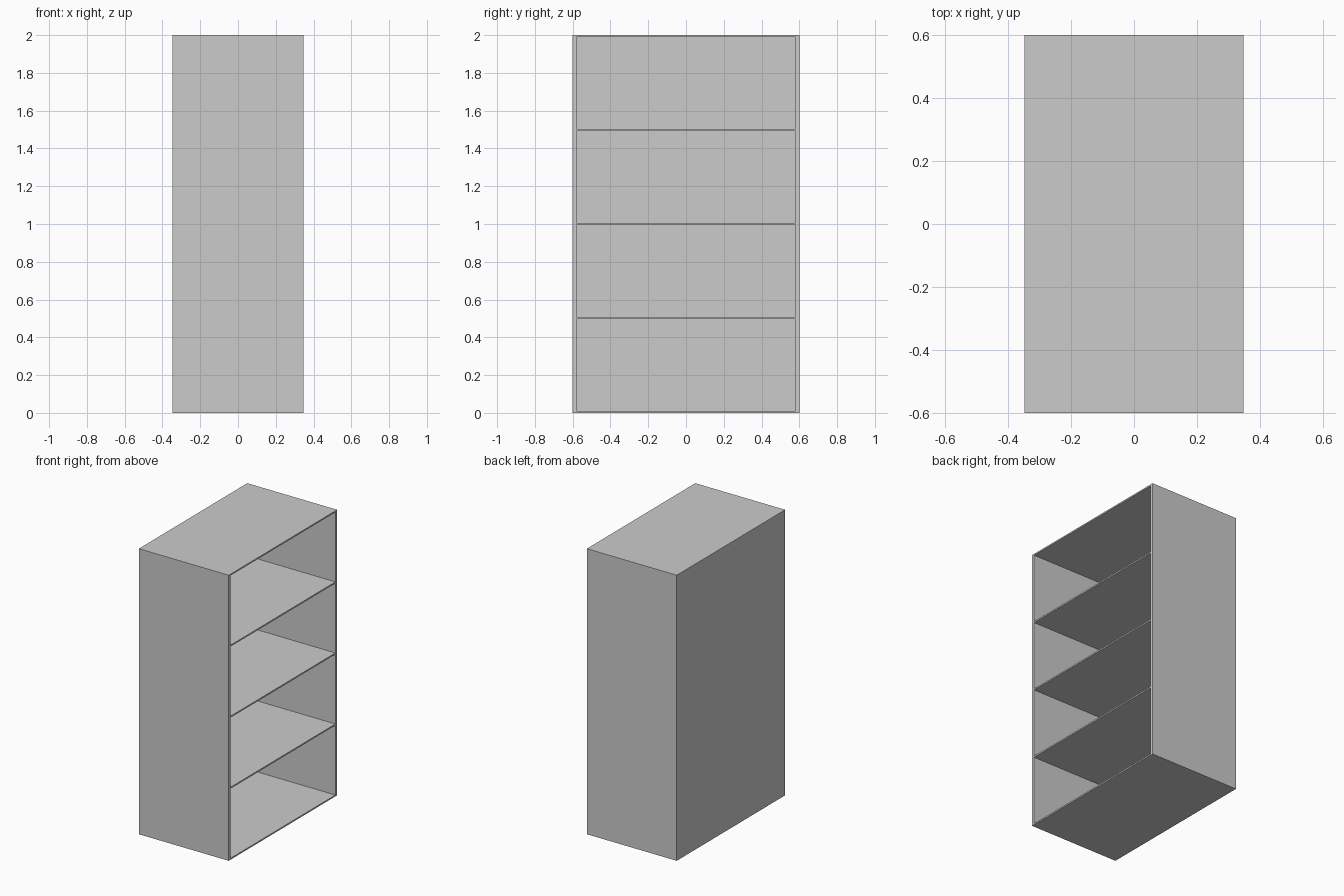
import bpy

if "Cube" in bpy.data.objects:
    bpy.data.objects.remove(bpy.data.objects["Cube"])

HALF_X, HALF_Y, HEIGHT = 0.348, 0.6, 2.0
SIDE, BOARD, BACK = 0.02, 0.01, 0.01   # panel thicknesses
BAYS = 4


def box(name, lo, hi):
    """Axis-aligned box between two corners, with its scale applied."""
    centre = [(a + b) / 2 for a, b in zip(lo, hi)]
    bpy.ops.mesh.primitive_cube_add(size=1, location=centre)
    ob = bpy.context.object
    ob.name = name
    ob.scale = [b - a for a, b in zip(lo, hi)]
    bpy.ops.object.transform_apply(location=True, rotation=False, scale=True)
    return ob


# Solid body of the shelving unit
shelf_unit = box("shelf_unit", (-HALF_X, -HALF_Y, 0), (HALF_X, HALF_Y, HEIGHT))

# Compartments, cut in from the open +x side, leaving sides, shelves and back
pitch = (HEIGHT - BOARD) / BAYS
for i in range(BAYS):
    cutter = box(f"compartment_cutter_{i + 1}",
                 (-HALF_X + BACK, -HALF_Y + SIDE, i * pitch + BOARD),
                 (HALF_X + 0.1, HALF_Y - SIDE, (i + 1) * pitch))
    cutter.hide_render = True
    mod = shelf_unit.modifiers.new(f"compartment_{i + 1}", 'BOOLEAN')
    mod.operation = 'DIFFERENCE'
    mod.solver = 'EXACT'
    mod.object = cutter
    bpy.context.view_layer.objects.active = shelf_unit
    bpy.ops.object.modifier_apply(modifier=mod.name)
    bpy.data.objects.remove(cutter, do_unlink=True)
